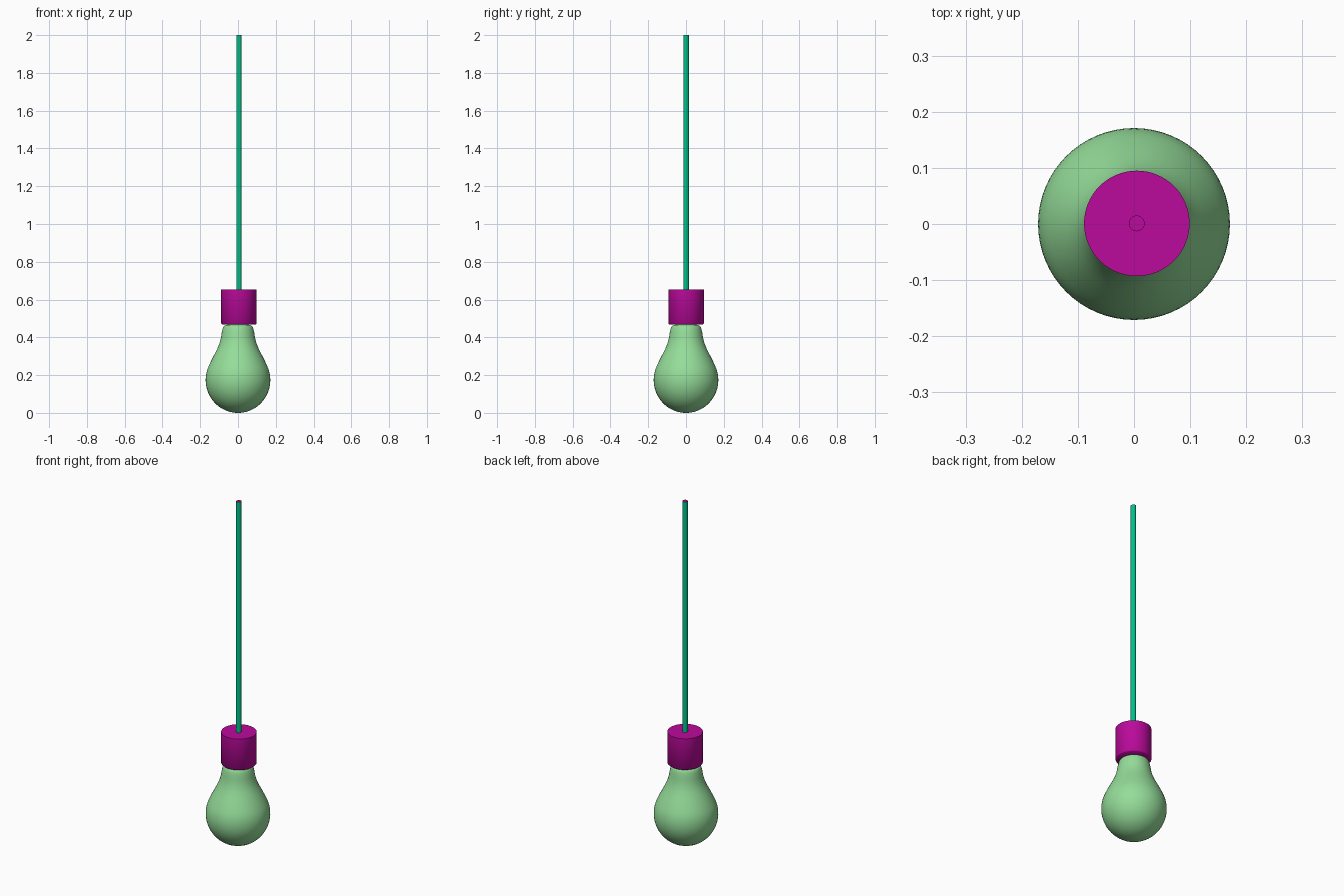
import bpy, bmesh, math
from mathutils import Vector
from mathutils.geometry import interpolate_bezier

if "Cube" in bpy.data.objects:
    bpy.data.objects.remove(bpy.data.objects["Cube"])


def material(name, color):
    m = bpy.data.materials.new(name)
    m.diffuse_color = (*color, 1)
    m.use_nodes = True
    m.node_tree.nodes["Principled BSDF"].inputs["Base Color"].default_value = m.diffuse_color
    return m


GLASS = material("pale_green", (0.30, 0.72, 0.32))
MAGENTA = material("magenta", (0.50, 0.003, 0.33))
GREEN = material("cord_green", (0.0, 0.54, 0.25))


def lathe(name, profile, mats, loc=(0, 0), steps=64, angle=40):
    """Spin an (r, z) profile about the vertical axis."""
    bm = bmesh.new()
    vs = [bm.verts.new((r, 0, z)) for r, z in profile]
    es = [bm.edges.new(p) for p in zip(vs, vs[1:])]
    bmesh.ops.spin(bm, geom=vs + es, cent=(0, 0, 0), axis=(0, 0, 1),
                   angle=math.tau, steps=steps)
    bmesh.ops.remove_doubles(bm, verts=bm.verts, dist=1e-5)
    bmesh.ops.recalc_face_normals(bm, faces=bm.faces)
    me = bpy.data.meshes.new(name)
    bm.to_mesh(me)
    bm.free()
    ob = bpy.data.objects.new(name, me)
    bpy.context.collection.objects.link(ob)
    ob.location = (*loc, 0)
    for m in mats:
        me.materials.append(m)
    bpy.ops.object.select_all(action='DESELECT')
    ob.select_set(True)
    bpy.context.view_layer.objects.active = ob
    bpy.ops.object.shade_smooth_by_angle(angle=math.radians(angle))
    return ob


# Bulb: round bowl, flowing curve up to the neck, small rounded shoulder
R, C = 0.171, 0.174
bowl = [(R * math.sin(a), C - C * math.cos(a))
        for a in (math.radians(112) * i / 24 for i in range(25))]
r0, z0 = bowl[-1]
flow = interpolate_bezier(Vector((r0, z0, 0)), Vector((0.122, 0.325, 0)),
                          Vector((0.096, 0.345, 0)), Vector((0.086, 0.425, 0)), 16)
neck = [(0.082, 0.442), (0.079, 0.453), (0.074, 0.460), (0.066, 0.464),
        (0.050, 0.468), (0.0, 0.470)]
lathe("bulb", bowl + [(p.x, p.y) for p in flow[1:]] + neck, [GLASS], angle=60)

# Socket and cord sit very slightly off the bulb's axis
AXIS = (0.005, 0.001)
lathe("socket", [(0, 0.468), (0.089, 0.468), (0.094, 0.473),
                 (0.094, 0.652), (0, 0.652)], [MAGENTA], AXIS, angle=50)
cord = lathe("cord", [(0, 0.64), (0.014, 0.64), (0.014, 2.0), (0, 2.0)],
             [GREEN, MAGENTA], AXIS, steps=32)

# Cut end of the cord is magenta
for f in cord.data.polygons:
    if f.center.z > 1.99:
        f.material_index = 1
